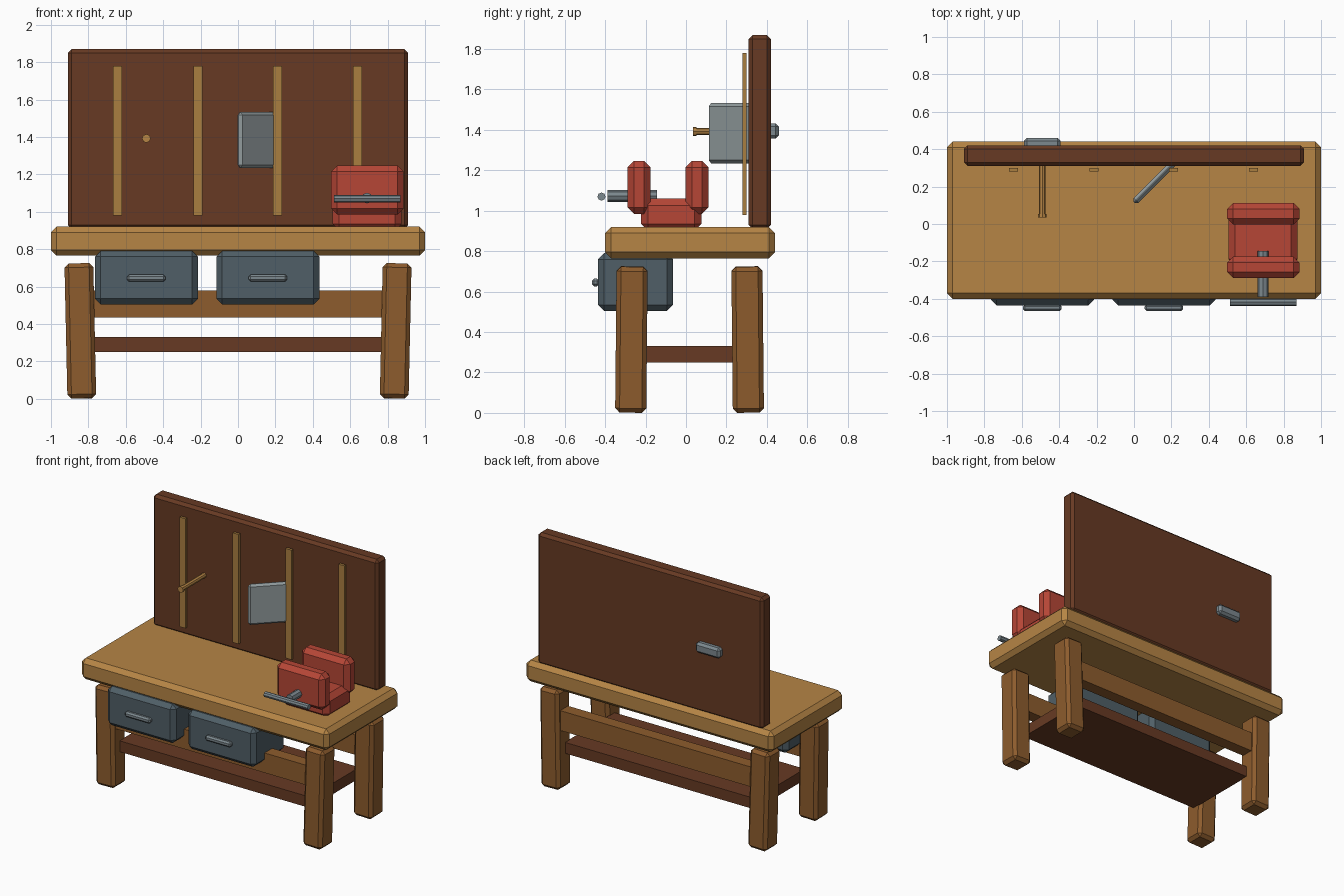
import bpy
import math

cube = bpy.data.objects.get("Cube")
if cube:
    bpy.data.objects.remove(cube, do_unlink=True)


def material(name, r, g, b):
    """Make a flat material from display colour values, stored as linear."""
    col = [((c / 255 + 0.055) / 1.055) ** 2.4 for c in (r, g, b)] + [1.0]
    mat = bpy.data.materials.new(name)
    mat.use_nodes = True
    mat.diffuse_color = col
    mat.node_tree.nodes["Principled BSDF"].inputs["Base Color"].default_value = col
    return mat


light_wood = material("light wood", 182, 133, 69)
strip_wood = material("strip wood", 170, 126, 64)
leg_wood = material("leg wood", 141, 92, 45)
dark_wood = material("dark wood", 103, 58, 35)
red_paint = material("red paint", 182, 70, 54)
slate = material("slate drawer", 80, 95, 103)
steel = material("steel", 124, 136, 142)
blade_steel = material("blade steel", 146, 156, 158)


def finish(obj, name, mat, bevel):
    obj.name = name
    obj.data.materials.append(mat)
    if bevel:
        mod = obj.modifiers.new("chamfer", "BEVEL")
        mod.width = bevel
        mod.segments = 1
        mod.limit_method = "ANGLE"
        mod.angle_limit = math.radians(50)
    return obj


def box(name, mat, xs, ys, zs, bevel=0.0, rot=(0, 0, 0)):
    """Chamfered box from its low and high limit on each axis."""
    mid = [(a + b) / 2 for a, b in (xs, ys, zs)]
    bpy.ops.mesh.primitive_cube_add(size=1, location=mid, rotation=rot)
    obj = bpy.context.object
    for v in obj.data.vertices:
        for i, (a, b) in enumerate((xs, ys, zs)):
            v.co[i] *= b - a
    return finish(obj, name, mat, bevel)


def rod(name, mat, mid, radius, length, axis, sides=8, bevel=0.0):
    """Low-poly rod along x or y."""
    rot = (0, math.pi / 2, 0) if axis == "x" else (math.pi / 2, 0, 0)
    bpy.ops.mesh.primitive_cylinder_add(vertices=sides, radius=radius, depth=length,
                                        location=mid, rotation=rot)
    return finish(bpy.context.object, name, mat, bevel)


# Worktop and back board
box("worktop", light_wood, (-1, 1), (-0.4, 0.44), (0.765, 0.92), 0.03)
box("back_board", dark_wood, (-0.91, 0.91), (0.31, 0.42), (0.91, 1.87), 0.02)

# Slightly splayed legs, with a long rail joining each pair
for end, y, sy in (("front", -0.27, -1), ("back", 0.305, 1)):
    for side, sx in (("right", -1), ("left", 1)):
        x = sx * 0.843
        box(f"{end}_{side}_leg", leg_wood, (x - 0.077, x + 0.077), (y - 0.077, y + 0.077),
            (0.002, 0.724), 0.022, (sy * 0.01, sx * 0.022, 0))
    box(f"{end}_rail", leg_wood, (-0.8, 0.8), (y - 0.045, y + 0.045), (0.435, 0.58))

# Lower shelf
box("lower_shelf", dark_wood, (-0.77, 0.77), (-0.27, 0.3), (0.25, 0.33))

# Drawers with pulls
for side, x in (("right", -0.49), ("left", 0.16)):
    box(f"{side}_drawer", slate, (x - 0.275, x + 0.275), (-0.435, -0.065), (0.505, 0.79), 0.03)
    box(f"{side}_drawer_pull", steel, (x - 0.103, x + 0.103), (-0.466, -0.43),
        (0.626, 0.664), 0.011)

# Hanging strips in front of the board
for i, x in enumerate((-0.645, -0.215, 0.212, 0.64)):
    box(f"board_strip_{i + 1}", strip_wood, (x - 0.024, x + 0.024), (0.28, 0.3), (0.98, 1.78))

# Hammer pushed through the board
rod("hammer_handle", light_wood, (-0.49, 0.225, 1.392), 0.018, 0.37, "y", 8)
rod("hammer_handle_end", light_wood, (-0.49, 0.044, 1.392), 0.023, 0.018, "y", 8)
box("hammer_head", steel, (-0.588, -0.392), (0.385, 0.46), (1.357, 1.432), 0.016)

# Angled steel blade, fixed in the board
box("blade", blade_steel, (-0.045, 0.265), (0.207, 0.242), (1.235, 1.532), 0.015,
    (0, 0, math.pi / 4))

# Vise: base, two jaws, screw and turning bar
box("vise_base", red_paint, (0.505, 0.875), (-0.222, 0.077), (0.9, 1.06), 0.035)
for end, y in (("front", -0.232), ("back", 0.055)):
    box(f"vise_{end}_jaw", red_paint, (0.498, 0.886), (y - 0.057, y + 0.057),
        (0.985, 1.247), 0.032)
rod("vise_screw", steel, (0.69, -0.267, 1.073), 0.029, 0.245, "y", 8)
rod("vise_bar", steel, (0.69, -0.418, 1.07), 0.02, 0.355, "x", 8)
